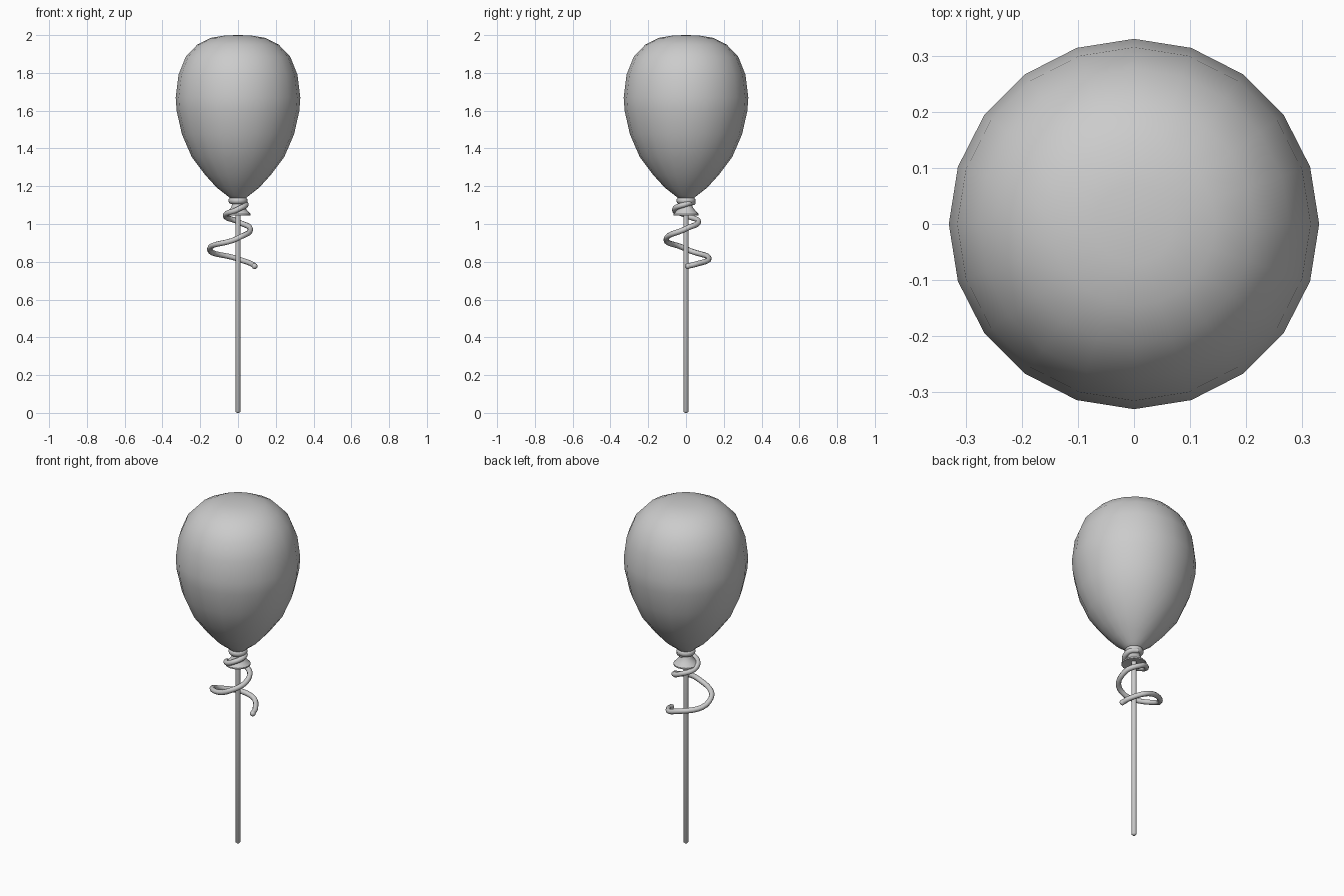
import bpy, bmesh, math

if "Cube" in bpy.data.objects:
    bpy.data.objects.remove(bpy.data.objects["Cube"])


def lathe(name, profile, sides, angle=60):
    """Revolve (radius, z) points about z; zero radius makes a pole."""
    bm = bmesh.new()
    rings = []
    for r, z in profile:
        if r == 0:
            rings.append([bm.verts.new((0, 0, z))])
        else:
            rings.append([bm.verts.new((r * math.cos(2 * math.pi * i / sides),
                                        r * math.sin(2 * math.pi * i / sides), z))
                          for i in range(sides)])
    for a, b in zip(rings, rings[1:]):
        for i in range(sides):
            j = (i + 1) % sides
            quad = [a[i % len(a)], a[j % len(a)], b[j % len(b)], b[i % len(b)]]
            bm.faces.new(list(dict.fromkeys(quad)))
    bmesh.ops.recalc_face_normals(bm, faces=bm.faces)
    mesh = bpy.data.meshes.new(name)
    bm.to_mesh(mesh)
    bm.free()
    obj = bpy.data.objects.new(name, mesh)
    bpy.context.collection.objects.link(obj)
    smooth(obj, angle)
    return obj


def smooth(obj, angle):
    bpy.ops.object.select_all(action='DESELECT')
    obj.select_set(True)
    bpy.context.view_layer.objects.active = obj
    bpy.ops.object.shade_smooth_by_angle(angle=math.radians(angle))


# Inflated body, pinched at the neck
lathe("balloon", [(0, 1.12), (0.035, 1.13), (0.06, 1.152), (0.112, 1.192), (0.172, 1.258),
                  (0.245, 1.355), (0.297, 1.475), (0.325, 1.60), (0.33, 1.67),
                  (0.315, 1.79), (0.277, 1.885), (0.215, 1.95), (0.145, 1.985),
                  (0.07, 1.998), (0, 2.0)], 20)

# Rolled knot under the body
knot = [(0.033 + 0.018 * math.cos(math.pi * k / 6), 1.124 + 0.019 * math.sin(math.pi * k / 6))
        for k in range(-3, 4)]
lathe("knot", [(0, 1.105)] + knot + [(0, 1.143)], 20)

# Flared mouth of the balloon below the knot
lathe("mouth", [(0, 1.115), (0.03, 1.11), (0.035, 1.09), (0.05, 1.07), (0.067, 1.053),
                (0.067, 1.046), (0.055, 1.046), (0, 1.065)], 20, 40)

# Stick with a rounded foot
lathe("stick", [(0, 0), (0.008, 0.001), (0.014, 0.008), (0.014, 1.09), (0, 1.09)], 12)

# Curled ribbon: quarter-turn points of a widening spiral
path = [(0.0, 0.04, 1.115), (0.042, 0.0, 1.105), (0.0, -0.06, 1.078), (-0.066, 0.0, 1.045),
        (0.0, 0.066, 1.012), (0.065, 0.0, 0.975), (0.0, -0.103, 0.925),
        (-0.15, 0.0, 0.868), (0.0, 0.121, 0.815), (0.074, 0.055, 0.788), (0.088, 0.01, 0.777)]
curve = bpy.data.curves.new("ribbon", 'CURVE')
curve.dimensions = '3D'
curve.bevel_depth = 0.0145
curve.bevel_resolution = 2
curve.resolution_u = 8
curve.use_fill_caps = True
spline = curve.splines.new('BEZIER')
spline.bezier_points.add(len(path) - 1)
for p, co in zip(spline.bezier_points, path):
    p.co = co
    p.handle_left_type = p.handle_right_type = 'AUTO'
ribbon = bpy.data.objects.new("ribbon", curve)
bpy.context.collection.objects.link(ribbon)
bpy.ops.object.select_all(action='DESELECT')
ribbon.select_set(True)
bpy.context.view_layer.objects.active = ribbon
bpy.ops.object.convert(target='MESH')
smooth(bpy.context.view_layer.objects.active, 50)

# Rounded ribbon tip
bpy.ops.mesh.primitive_uv_sphere_add(segments=12, ring_count=8, radius=0.0155, location=path[-1])
tip = bpy.context.object
tip.name = "ribbon_tip"
smooth(tip, 60)
